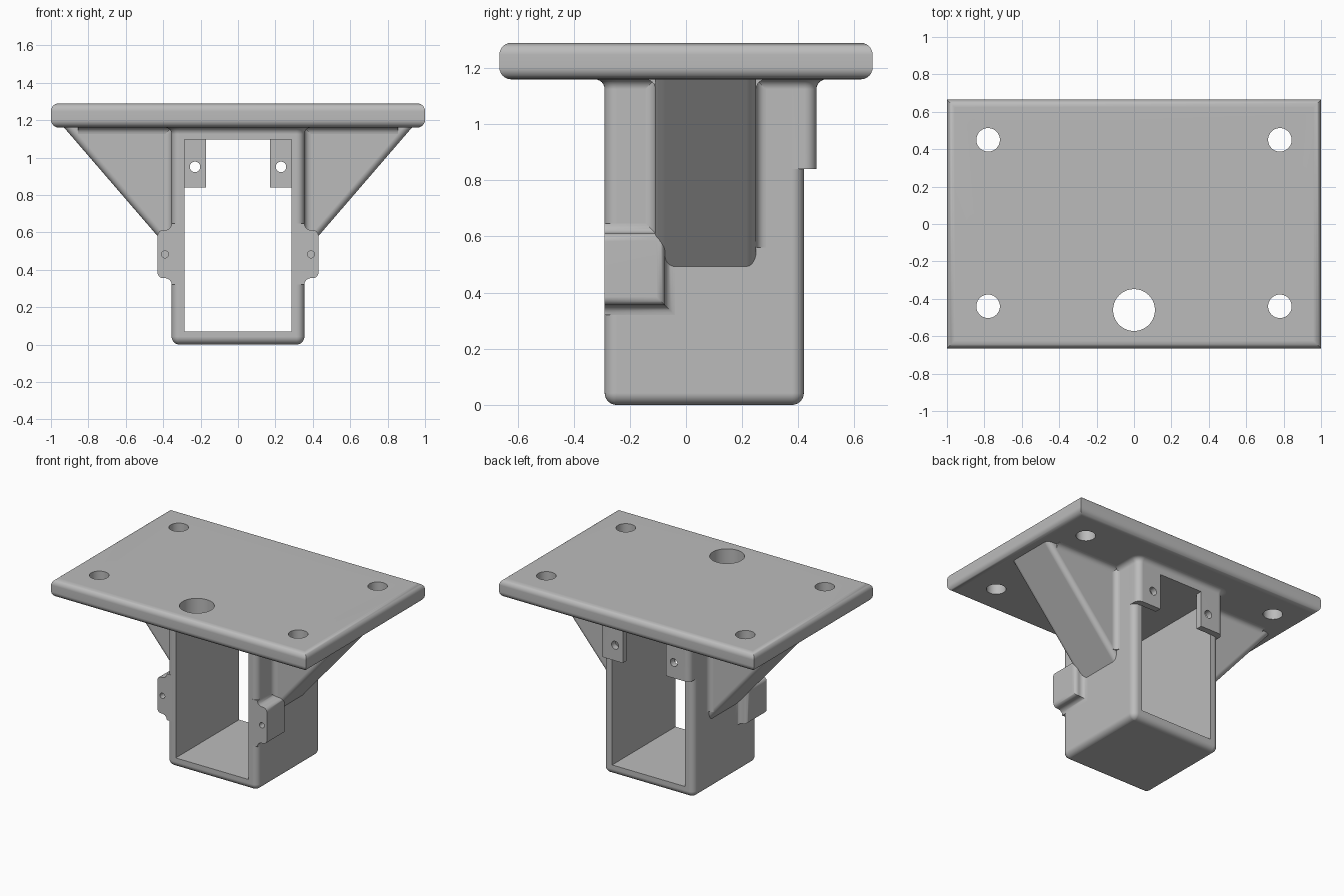
import bpy, bmesh, math
from mathutils import Vector

if "Cube" in bpy.data.objects:
    bpy.data.objects.remove(bpy.data.objects["Cube"])

GREY = (0.5, 0.5, 0.5, 1)
grey = bpy.data.materials.new("plain_grey")
grey.use_nodes = True
grey.diffuse_color = GREY
grey.node_tree.nodes["Principled BSDF"].inputs["Base Color"].default_value = GREY

TOP = 1.16      # underside of the plate
R = 0.035       # general fillet radius
QUARTER = [math.pi / 2 * i / 6 for i in range(7)]


def loft(bm, rings):
    """Skin equal-length closed rings and cap both ends."""
    loops = [[bm.verts.new(p) for p in ring] for ring in rings]
    n = len(loops[0])
    for a, b in zip(loops, loops[1:]):
        for i in range(n):
            j = (i + 1) % n
            bm.faces.new((a[i], a[j], b[j], b[i]))
    bm.faces.new(loops[0])
    bm.faces.new(loops[-1])


def finish(name, bm):
    bmesh.ops.recalc_face_normals(bm, faces=bm.faces)
    mesh = bpy.data.meshes.new(name)
    bm.to_mesh(mesh)
    bm.free()
    mesh.materials.append(grey)
    ob = bpy.data.objects.new(name, mesh)
    bpy.context.collection.objects.link(ob)
    return ob


def box(x0, x1, y0, y1, z0, z1):
    bm = bmesh.new()
    loft(bm, [[(x0, y0, z), (x1, y0, z), (x1, y1, z), (x0, y1, z)] for z in (z0, z1)])
    return finish("cutter", bm)


def drill(x, y, z, radius, depth, axis):
    """Round cutter centred on a point, along 'y' or 'z'."""
    bm = bmesh.new()
    rings = []
    for d in (-depth / 2, depth / 2):
        ring = []
        for i in range(40):
            a = math.tau * i / 40
            u, v = radius * math.cos(a), radius * math.sin(a)
            ring.append((x + u, y + d, z + v) if axis == "y" else (x + u, y + v, z + d))
        rings.append(ring)
    loft(bm, rings)
    return finish("cutter", bm)


def cut(ob, cutters):
    bpy.context.view_layer.objects.active = ob
    for c in cutters:
        mod = ob.modifiers.new("cut", "BOOLEAN")
        mod.operation = "DIFFERENCE"
        mod.solver = "EXACT"
        mod.object = c
        bpy.ops.object.modifier_apply(modifier=mod.name)
        bpy.data.objects.remove(c)


def smooth(ob):
    bpy.ops.object.select_all(action="DESELECT")
    ob.select_set(True)
    bpy.context.view_layer.objects.active = ob
    bpy.ops.object.shade_smooth_by_angle(angle=math.radians(32))
    ob.modifiers.new("normals", "WEIGHTED_NORMAL").keep_sharp = True


def rounded_rect(x, y0, y1, z, offset, r):
    """Rectangle of half width x with rounded corners, grown by offset."""
    ring, rad = [], max(r + offset, 0.002)
    corners = [(x - r, y1 - r), (r - x, y1 - r), (r - x, y0 + r), (x - r, y0 + r)]
    for k, (cx, cy) in enumerate(corners):
        for a in QUARTER:
            t = a + k * math.pi / 2
            ring.append((cx + rad * math.cos(t), cy + rad * math.sin(t), z))
    return ring


def flare(x, y0, y1, r):
    """Rings that spread out to meet the plate."""
    rings = [rounded_rect(x, y0, y1, TOP - R + R * math.sin(a), R * (1 - math.cos(a)), r)
             for a in QUARTER]
    return rings + [rounded_rect(x, y0, y1, TOP + 0.04, R, r)]


# Mounting plate: rounded edges with mitred corners
def plate_ring(z, inset):
    x, y = 1 - inset, 0.665 - inset
    return [(x, y, z), (-x, y, z), (-x, -y, z), (x, -y, z)]


PR = 0.042
bm = bmesh.new()
low = [plate_ring(TOP + PR * (1 - math.cos(a)), PR * (1 - math.sin(a))) for a in QUARTER]
high = [plate_ring(1.29 - PR * (1 - math.cos(a)), PR * (1 - math.sin(a))) for a in reversed(QUARTER)]
loft(bm, low + high)
plate = finish("mounting_plate", bm)
holes = [drill(x, y, 1.22, 0.063, 0.5, "z") for x in (-0.78, 0.78) for y in (-0.44, 0.45)]
cut(plate, holes + [drill(0, -0.46, 1.22, 0.112, 0.5, "z")])
smooth(plate)

# Rectangular sleeve, open at front and back
W, FRONT, BACK, CR = 0.355, -0.29, 0.42, 0.042
bm = bmesh.new()
base = [rounded_rect(W, FRONT, BACK, CR * (1 - math.sin(a)), CR * (math.cos(a) - 1), CR)
        for a in reversed(QUARTER)]
base = [rounded_rect(W, FRONT, BACK, CR * (1 - math.cos(a)), CR * (math.sin(a) - 1), CR)
        for a in QUARTER]
loft(bm, base + flare(W, FRONT, BACK, CR))
sleeve = finish("sleeve", bm)
cut(sleeve, [box(-0.285, 0.285, -1, 1, 0.07, 1.095)])
smooth(sleeve)

# Thicker collar at the upper back, leaving two drilled tabs
bm = bmesh.new()
loft(bm, [rounded_rect(W, 0.33, 0.465, 0.84, 0, CR)] + flare(W, 0.33, 0.465, CR))
collar = finish("back_tabs", bm)
cut(collar, [box(-0.285, 0.285, -1, BACK, 0.5, 1.095),
             box(-0.17, 0.17, -1, 1, 0.4, 1.095)]
    + [drill(x, 0.45, 0.95, 0.028, 0.2, "y") for x in (-0.23, 0.23)])
smooth(collar)


def fillet(bm, corner, u, v, run):
    """Concave strip between two faces meeting at a corner line."""
    c, u, v, run = Vector(corner), Vector(u) * R, Vector(v) * R, Vector(run)
    arc = [c + u * (1 - math.sin(a)) + v * (1 - math.cos(a)) for a in QUARTER]
    ring = [c - (u + v) * 0.2] + arc
    loft(bm, [ring, [p + run for p in ring]])


G0, G1, SLOPE = -0.11, 0.25, 1.16
for s, side in ((1, "left"), (-1, "right")):
    # Triangular gusset with rounded sloping edges
    def gusset_ring(y, d):
        z0 = 0.493 + d * math.hypot(1, SLOPE)
        inner = 0.3
        return [(s * inner, y, z0 + SLOPE * (inner - W)), (s * (W + (1.2 - z0) / SLOPE), y, 1.2),
                (s * inner, y, 1.2)]

    bm = bmesh.new()
    near = [gusset_ring(G0 + R * (1 - math.cos(a)), R * (1 - math.sin(a))) for a in QUARTER]
    far = [gusset_ring(G1 - R * (1 - math.cos(a)), R * (1 - math.sin(a))) for a in reversed(QUARTER)]
    loft(bm, near + far)
    for y, out in ((G0, -1), (G1, 1)):
        fillet(bm, (s * W, y, 0.56), (s, 0, 0), (0, out, 0), (0, 0, TOP - 0.56))
        fillet(bm, (s * W, y, TOP), (0, out, 0), (0, 0, -1), (s * 0.5, 0, 0))
    smooth(finish(side + "_gusset", bm))

    # Screw ear flush with the sleeve front
    def ear_ring(x, o):
        z0, z1, y1 = 0.355 - o, 0.612 + o, -0.075 + o
        return [(s * x, FRONT, z0), (s * x, y1, z0), (s * x, y1, z1), (s * x, FRONT, z1)]

    bm = bmesh.new()
    rings = [ear_ring(0.3, R)]
    rings += [ear_ring(W + R * (1 - math.cos(a)), R * (1 - math.sin(a))) for a in QUARTER]
    rings += [ear_ring(0.4 + 0.03 * math.sin(a), 0.03 * (math.cos(a) - 1)) for a in QUARTER]
    loft(bm, rings)
    ear = finish(side + "_ear", bm)
    cut(ear, [drill(s * 0.39, FRONT, 0.482, 0.019, 0.3, "y")])
    smooth(ear)
